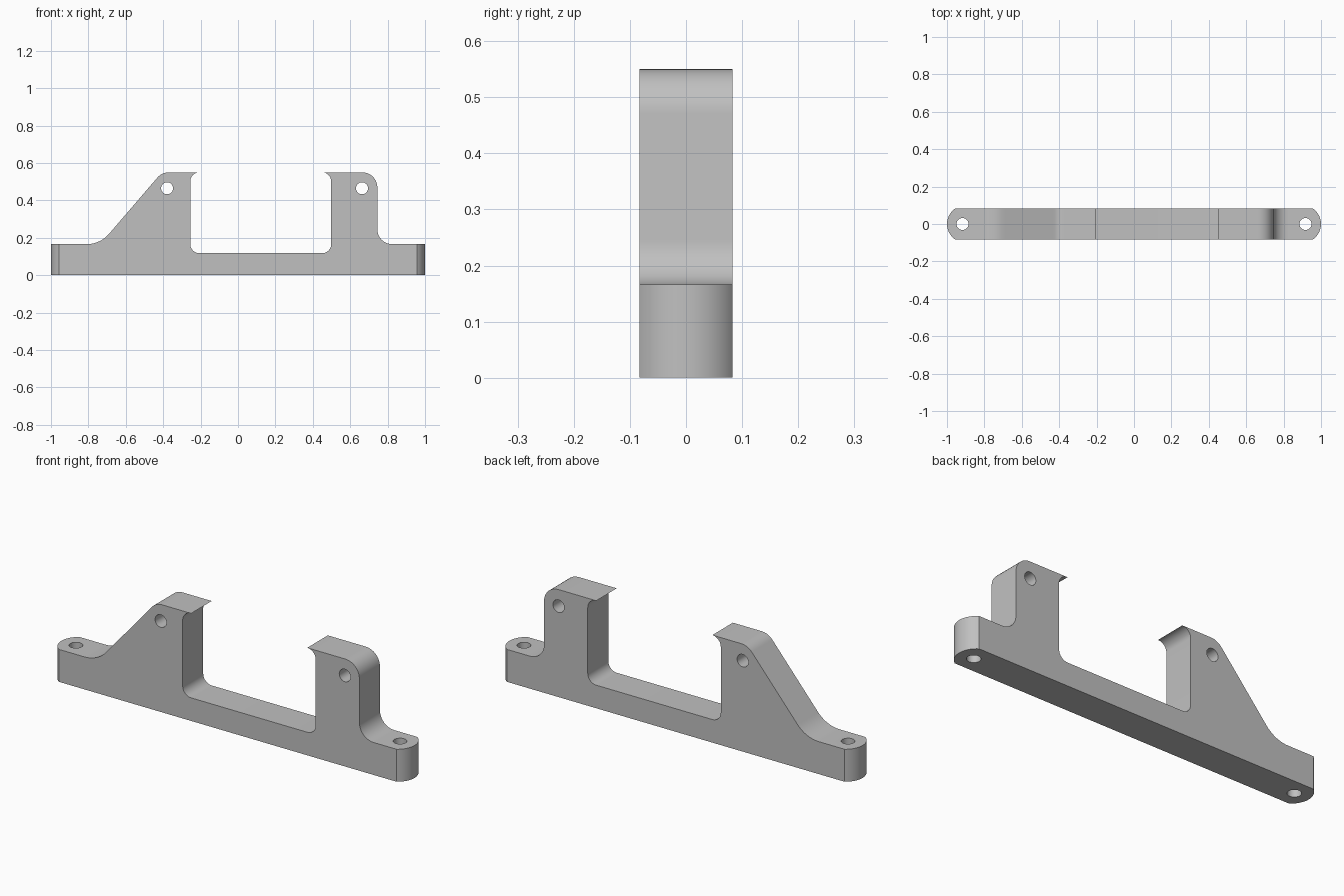
import bpy
import bmesh
from math import pi, sin, cos, tan
from mathutils import Vector, Matrix

cube = bpy.data.objects.get("Cube")
if cube:
    bpy.data.objects.remove(cube, do_unlink=True)

WIDTH = 0.166
TOP, EAR, FLOOR = 0.55, 0.166, 0.118
HOLE = 0.032

grey = bpy.data.materials.new("plain grey")
grey.use_nodes = True
colour = (0.53, 0.53, 0.53, 1)
grey.diffuse_color = colour
grey.node_tree.nodes["Principled BSDF"].inputs["Base Color"].default_value = colour


def rounded(corners, steps=10):
    """Outline through (u, v, radius) corners, each replaced by a tangent arc."""
    out = []
    for i, (u, v, r) in enumerate(corners):
        p = Vector((u, v))
        if r == 0:
            arc = [p]
        else:
            a = (Vector(corners[i - 1][:2]) - p).normalized()
            b = (Vector(corners[(i + 1) % len(corners)][:2]) - p).normalized()
            half = a.angle(b) / 2
            centre = p + (a + b).normalized() * (r / sin(half))
            start = p + a * (r / tan(half)) - centre
            sweep = start.angle_signed(p + b * (r / tan(half)) - centre)
            arc = [centre + Matrix.Rotation(-sweep * k / steps, 2) @ start
                   for k in range(steps + 1)]
        out += [q for q in arc if not out or (q - out[-1]).length > 1e-4]
    return out


def prism(name, outline, axis, low, high):
    """Extrude a 2D outline along y or z."""
    bm = bmesh.new()
    place = (lambda q, d: (q.x, d, q.y)) if axis == "y" else (lambda q, d: (q.x, q.y, d))
    face = bm.faces.new([bm.verts.new(place(q, low)) for q in outline])
    ext = bmesh.ops.extrude_face_region(bm, geom=[face])
    move = Vector(place(Vector((0, 0)), high - low))
    bmesh.ops.translate(bm, vec=move, verts=[
        g for g in ext["geom"] if isinstance(g, bmesh.types.BMVert)])
    bmesh.ops.recalc_face_normals(bm, faces=bm.faces)
    mesh = bpy.data.meshes.new(name)
    bm.to_mesh(mesh)
    bm.free()
    mesh.materials.append(grey)
    obj = bpy.data.objects.new(name, mesh)
    bpy.context.collection.objects.link(obj)
    return obj


def circle(x, v, r, n=32):
    return [Vector((x + r * cos(2 * pi * k / n), v + r * sin(2 * pi * k / n)))
            for k in range(n)]


def boolean(target, cutter, operation):
    mod = target.modifiers.new(operation, "BOOLEAN")
    mod.operation, mod.solver, mod.object = operation, "EXACT", cutter
    bpy.context.view_layer.objects.active = target
    bpy.ops.object.modifier_apply(modifier=mod.name)
    bpy.data.objects.remove(cutter, do_unlink=True)


# Side profile: base, sloped post, open channel with lipped walls, square post
side = rounded([
    (-1.1, 0, 0), (1.1, 0, 0), (1.1, EAR, 0),
    (0.745, EAR, 0.08), (0.745, TOP, 0.08),
    (0.45, TOP, 0), (0.498, TOP, 0.048), (0.498, FLOOR, 0.048),
    (-0.255, FLOOR, 0.048), (-0.255, TOP, 0.048), (-0.207, TOP, 0),
    (-0.407, TOP, 0.08), (-0.737, EAR, 0.16), (-1.1, EAR, 0)])
bracket = prism("bracket", side, "y", -0.2, 0.2)

# Plan outline: straight sides with bowed ends
half = WIDTH / 2
right_end = [Vector((0.9 + (0.01 - y * y) ** 0.5, y))
             for y in (half * sin(pi / 2 * k / 8) for k in range(-8, 9))]
plan = right_end + [-q for q in right_end]
boolean(bracket, prism("plan_limit", plan, "z", -0.2, 0.8), "INTERSECT")

# Screw holes through the ears, pin holes through the posts
for x in (-0.917, 0.917):
    boolean(bracket, prism("screw_hole", circle(x, 0, HOLE), "z", -0.2, 0.8), "DIFFERENCE")
for x in (-0.379, 0.663):
    boolean(bracket, prism("pin_hole", circle(x, 0.465, HOLE), "y", -0.3, 0.3), "DIFFERENCE")

bpy.ops.object.select_all(action="DESELECT")
bracket.select_set(True)
bpy.context.view_layer.objects.active = bracket
bpy.ops.object.shade_smooth_by_angle(angle=pi / 7)
